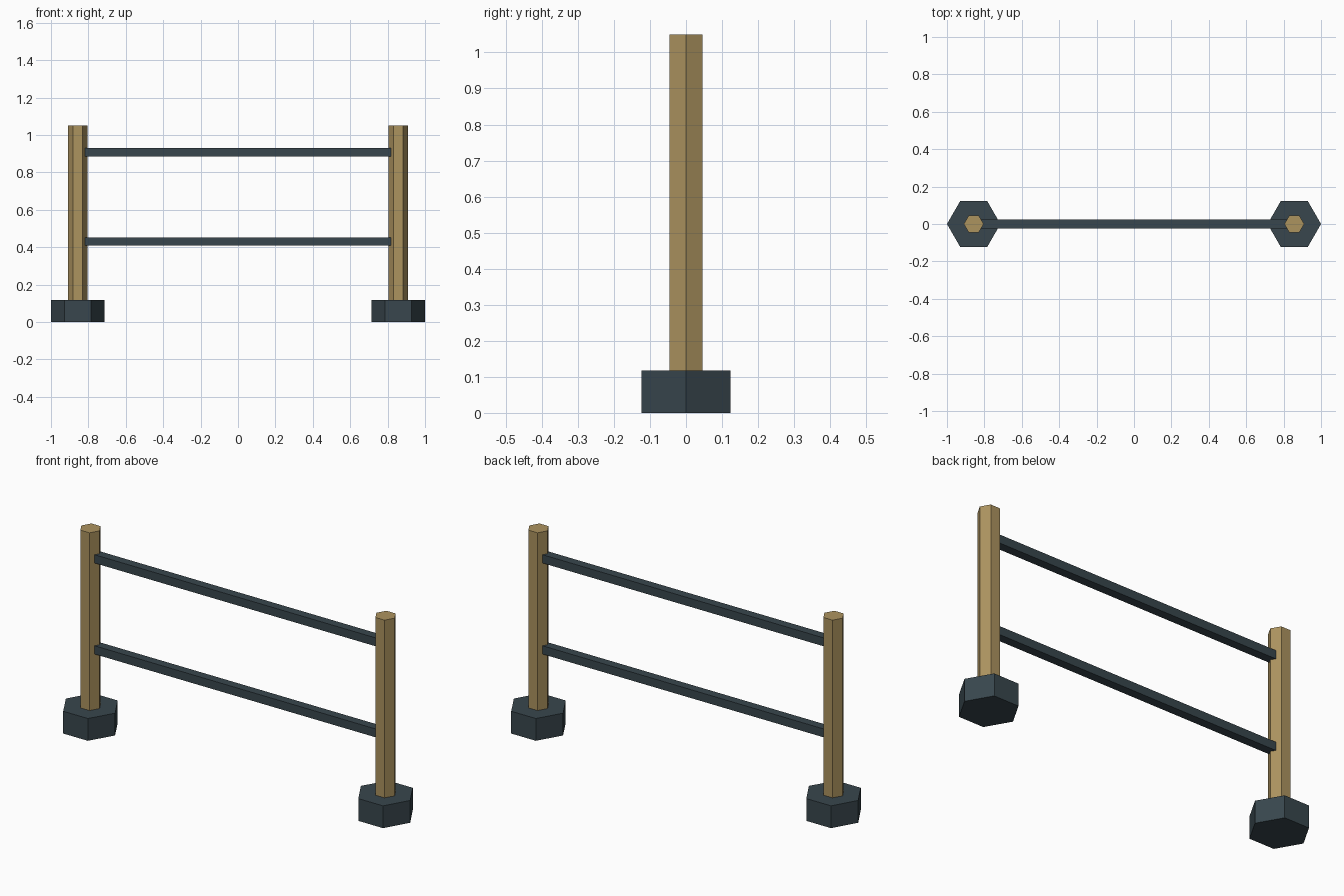
import bpy
import math

if "Cube" in bpy.data.objects:
    bpy.data.objects.remove(bpy.data.objects["Cube"])


def material(name, srgb):
    m = bpy.data.materials.new(name)
    lin = [((c / 255 + 0.055) / 1.055) ** 2.4 for c in srgb]
    m.diffuse_color = (*lin, 1)
    m.use_nodes = True
    m.node_tree.nodes["Principled BSDF"].inputs["Base Color"].default_value = m.diffuse_color
    return m


wood = material("tan wood", (172, 147, 95))
slate = material("dark slate", (56, 70, 77))

POST_X = 0.857


def hex_prism(name, x, radius, z0, z1, mat):
    # Six-sided column with corners pointing along x
    bpy.ops.mesh.primitive_cylinder_add(vertices=6, radius=radius, depth=z1 - z0,
                                        location=(x, 0, (z0 + z1) / 2),
                                        rotation=(0, 0, math.radians(30)))
    ob = bpy.context.object
    bpy.ops.object.transform_apply(location=False, rotation=True, scale=True)
    ob.name = name
    ob.data.materials.append(mat)


def rail(name, z):
    # Square bar spanning between the posts
    bpy.ops.mesh.primitive_cube_add(size=1, location=(0, 0, z))
    ob = bpy.context.object
    ob.name = name
    ob.scale = (1.64, 0.046, 0.044)
    bpy.ops.object.transform_apply(location=False, rotation=False, scale=True)
    ob.data.materials.append(slate)


# Feet and posts on both sides
for side, s in (("left", -1), ("right", 1)):
    hex_prism(side + "_base", s * POST_X, 0.143, 0, 0.117, slate)
    hex_prism(side + "_post", s * POST_X, 0.053, 0.09, 1.05, wood)

# Cross rails
rail("upper_rail", 0.908)
rail("lower_rail", 0.43)
